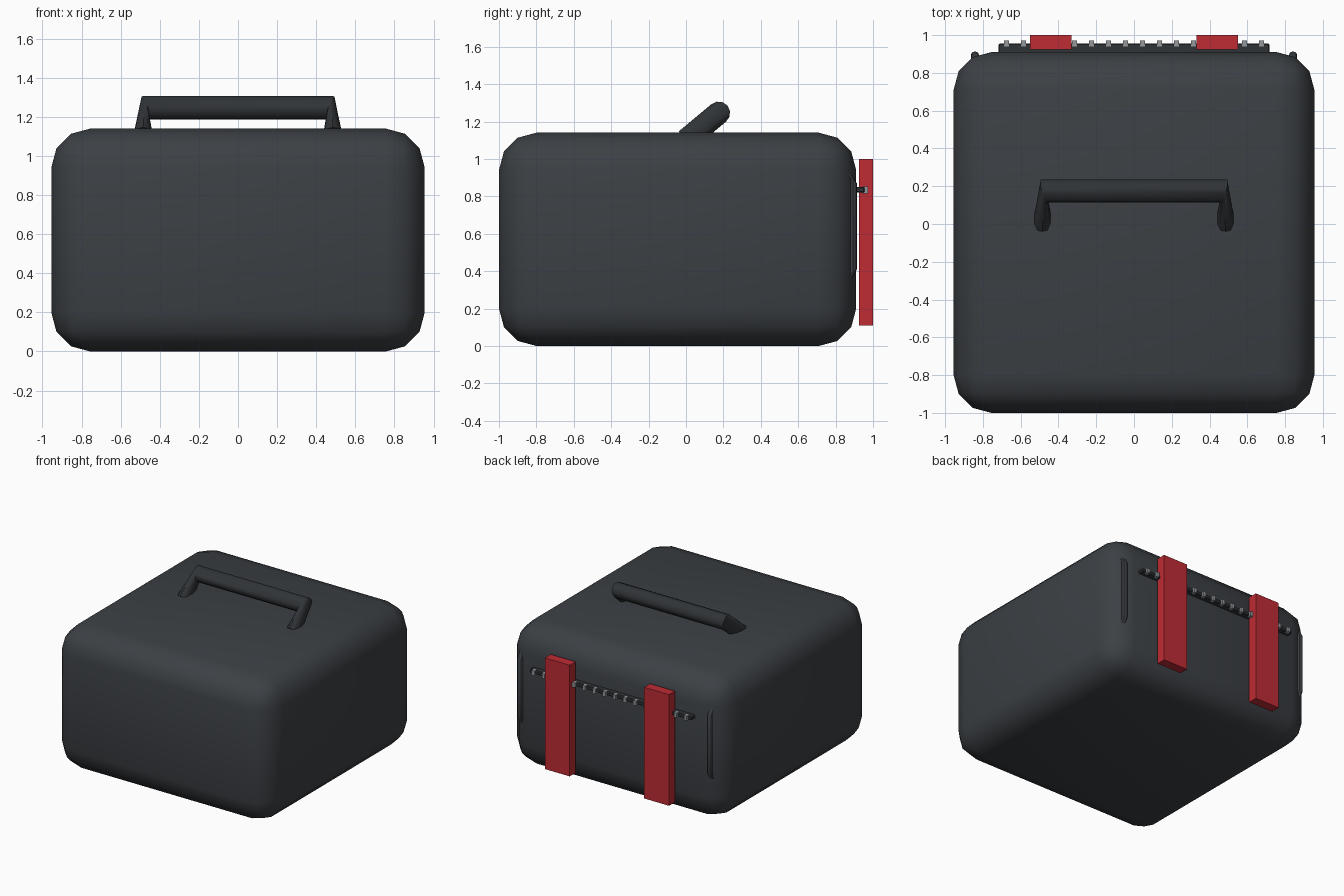
import bpy, bmesh, math
from mathutils import Vector

if "Cube" in bpy.data.objects:
    bpy.data.objects.remove(bpy.data.objects["Cube"])


def material(name, rgb):
    m = bpy.data.materials.new(name)
    m.diffuse_color = (*rgb, 1)
    m.use_nodes = True
    m.node_tree.nodes["Principled BSDF"].inputs["Base Color"].default_value = m.diffuse_color
    return m


DARK = material("dark_fabric", (0.045, 0.051, 0.058))
BLACK = material("dark_trim", (0.03, 0.034, 0.038))
RED = material("red_strap", (0.52, 0.025, 0.035))
METAL = material("zip_metal", (0.3, 0.32, 0.34))


def finish(name, bm, mat, smooth=None):
    bmesh.ops.recalc_face_normals(bm, faces=bm.faces[:])
    mesh = bpy.data.meshes.new(name)
    bm.to_mesh(mesh)
    bm.free()
    ob = bpy.data.objects.new(name, mesh)
    bpy.context.collection.objects.link(ob)
    mesh.materials.append(mat)
    if smooth:
        bpy.ops.object.select_all(action='DESELECT')
        bpy.context.view_layer.objects.active = ob
        ob.select_set(True)
        bpy.ops.object.shade_smooth_by_angle(angle=math.radians(smooth))
    return ob


def box(name, lo, hi, mat, bevel=0, segments=1, smooth=None):
    bm = bmesh.new()
    bmesh.ops.create_cube(bm, size=1)
    for v in bm.verts:
        v.co = [(a + b) / 2 + c * (b - a) for a, b, c in zip(lo, hi, v.co)]
    if bevel:
        bmesh.ops.bevel(bm, geom=bm.edges[:], offset=bevel, segments=segments,
                        profile=0.5, affect='EDGES')
    return finish(name, bm, mat, smooth)


def tube(name, rings, mat, sides=12):
    """Skin a tube; each ring is (centre, axis u, axis v)."""
    bm = bmesh.new()
    loops = []
    for c, u, v in rings:
        angles = [math.tau * i / sides for i in range(sides)]
        loops.append([bm.verts.new(Vector(c) + Vector(u) * math.cos(a) + Vector(v) * math.sin(a))
                      for a in angles])
    for a, b in zip(loops, loops[1:]):
        for i in range(sides):
            j = (i + 1) % sides
            bm.faces.new((a[i], a[j], b[j], b[i]))
    bm.faces.new(loops[0])
    bm.faces.new(loops[-1])
    return finish(name, bm, mat, 40)


# Soft rounded bag body
box("bag_body", (-0.955, -1, 0), (0.955, 0.91, 1.14), DARK, 0.2, 3, 60)

# Carry handle, leaning back, with pinched corners
tilt = math.radians(40)
along = Vector((0, math.cos(tilt), math.sin(tilt)))
normal = Vector((0, -math.sin(tilt), math.cos(tilt))) * 0.061
rings = []
for s in (-1, 1):
    base = ((s * 0.485, 0.0, 1.1), (s * 0.051, 0, 0), normal)
    corner = ((s * 0.475, 0.175, 1.246), along * 0.061 + Vector((s * 0.021, 0, 0)), normal)
    rings += [base, corner] if s < 0 else [corner, base]
tube("carry_handle", rings, BLACK)

# Zip rail and its teeth on the back
box("zip_rail", (-0.718, 0.895, 0.82), (0.718, 0.955, 0.85), BLACK, 0.006)
for i in range(16):
    x = -0.675 + 0.09 * i
    box(f"zip_tooth_{i + 1}", (x - 0.012, 0.94, 0.815), (x + 0.012, 0.972, 0.853), METAL)

# Mirrored red straps and corner pull loops on the back
for side, s in (("left", -1), ("right", 1)):
    x = s * 0.44
    box(f"{side}_strap", (x - 0.11, 0.925, 0.11), (x + 0.11, 1.0, 1.0), RED)
    path = ((0.865, 0.355, 0), (0.894, 0.4, 0.012), (0.894, 0.88, -0.012), (0.865, 0.92, 0))
    tube(f"{side}_corner_piping",
         [((s * 0.842, y, z), (0.022, 0, 0), (0, 0.02, dz)) for y, z, dz in path], DARK, 8)
